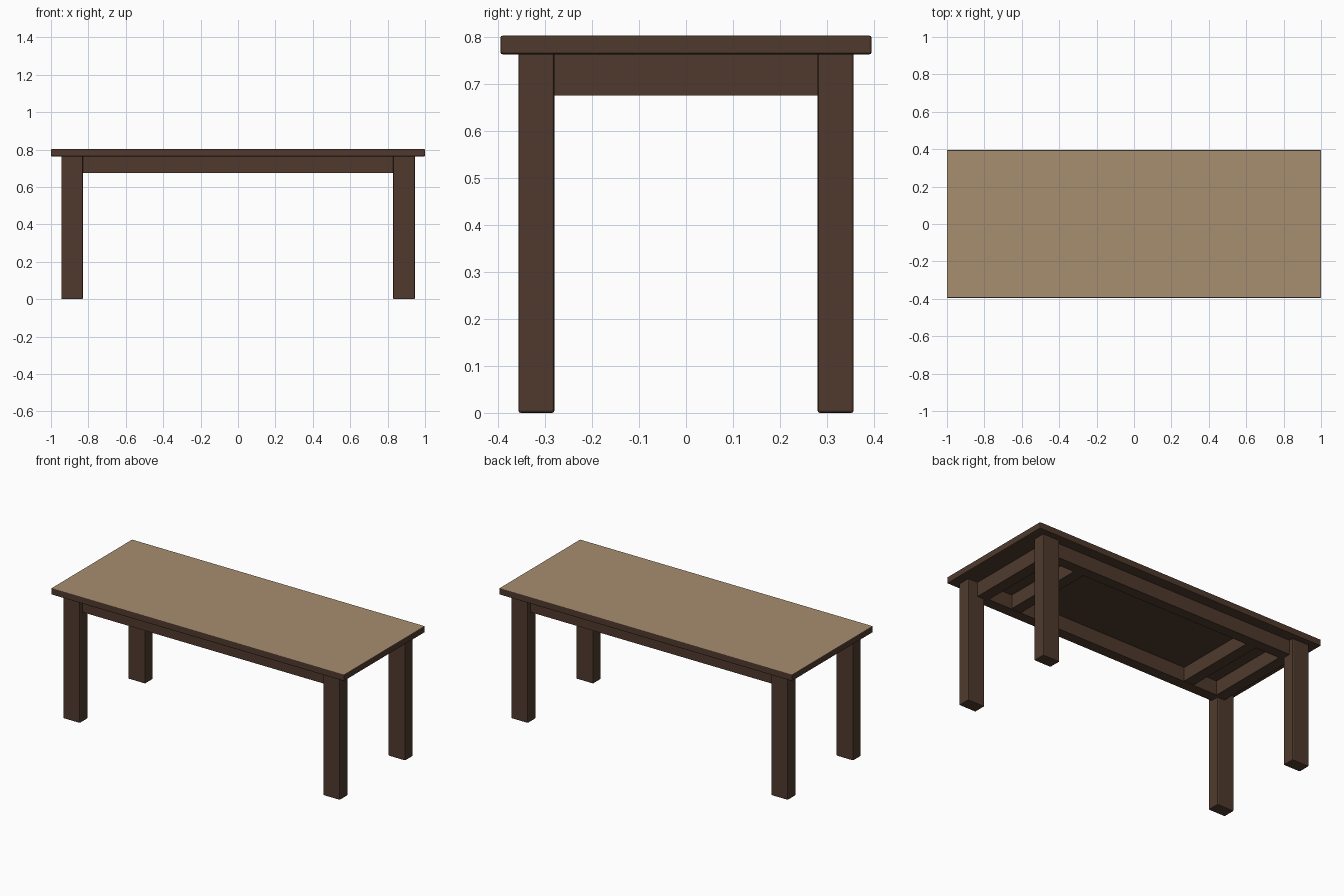
import bpy, bmesh

if "Cube" in bpy.data.objects:
    bpy.data.objects.remove(bpy.data.objects["Cube"])


def material(name, rgb):
    m = bpy.data.materials.new(name)
    m.diffuse_color = (*rgb, 1.0)
    m.use_nodes = True
    m.node_tree.nodes["Principled BSDF"].inputs["Base Color"].default_value = m.diffuse_color
    return m


dark = material("dark_brown_wood", (0.080, 0.042, 0.026))
tan = material("tan_wood", (0.39, 0.266, 0.162))


def box(name, lo, hi, mats, bevel=0.0):
    """Axis-aligned box between two corners with softened edges."""
    bm = bmesh.new()
    bmesh.ops.create_cube(bm, size=1.0)
    for v in bm.verts:
        for i in range(3):
            v.co[i] = lo[i] + (hi[i] - lo[i]) * (v.co[i] + 0.5)
    if bevel:
        bmesh.ops.bevel(bm, geom=bm.edges[:], offset=bevel, segments=2,
                        profile=0.5, affect='EDGES')
    if len(mats) > 1:
        # second colour on the upward faces only
        for f in bm.faces:
            f.normal_update()
            if f.normal.z > 0.9:
                f.material_index = 1
    me = bpy.data.meshes.new(name)
    bm.to_mesh(me)
    bm.free()
    for m in mats:
        me.materials.append(m)
    ob = bpy.data.objects.new(name, me)
    bpy.context.collection.objects.link(ob)
    return ob


# Heights: apron bottom, underside of the top, upper surface
Z_APRON, Z_UNDER, Z_TOP = 0.675, 0.763, 0.803

# Tabletop
box("tabletop", (-1, -0.395, Z_UNDER), (1, 0.395, Z_TOP), [dark, tan], 0.005)

# Four legs
for sx, xn in ((-1, "left"), (1, "right")):
    for sy, yn in ((-1, "front"), (1, "back")):
        xs = sorted((sx * 0.83, sx * 0.945))
        ys = sorted((sy * 0.28, sy * 0.357))
        box(f"{yn}_{xn}_leg", (xs[0], ys[0], 0), (xs[1], ys[1], Z_UNDER + 0.005),
            [dark], 0.005)

# Long aprons
for s, n in ((-1, "front"), (1, "back")):
    ys = sorted((s * 0.265, s * 0.33))
    box(f"{n}_apron", (-0.85, ys[0], Z_APRON), (0.85, ys[1], Z_UNDER + 0.002), [dark])

# End aprons and inner cross rails
for s, n in ((-1, "left"), (1, "right")):
    xs = sorted((s * 0.81, s * 0.88))
    box(f"{n}_apron", (xs[0], -0.29, Z_APRON), (xs[1], 0.29, Z_UNDER + 0.002), [dark])
    xs = sorted((s * 0.58, s * 0.648))
    box(f"{n}_cross_rail", (xs[0], -0.27, Z_APRON + 0.003),
        (xs[1], 0.27, Z_UNDER + 0.002), [dark])
